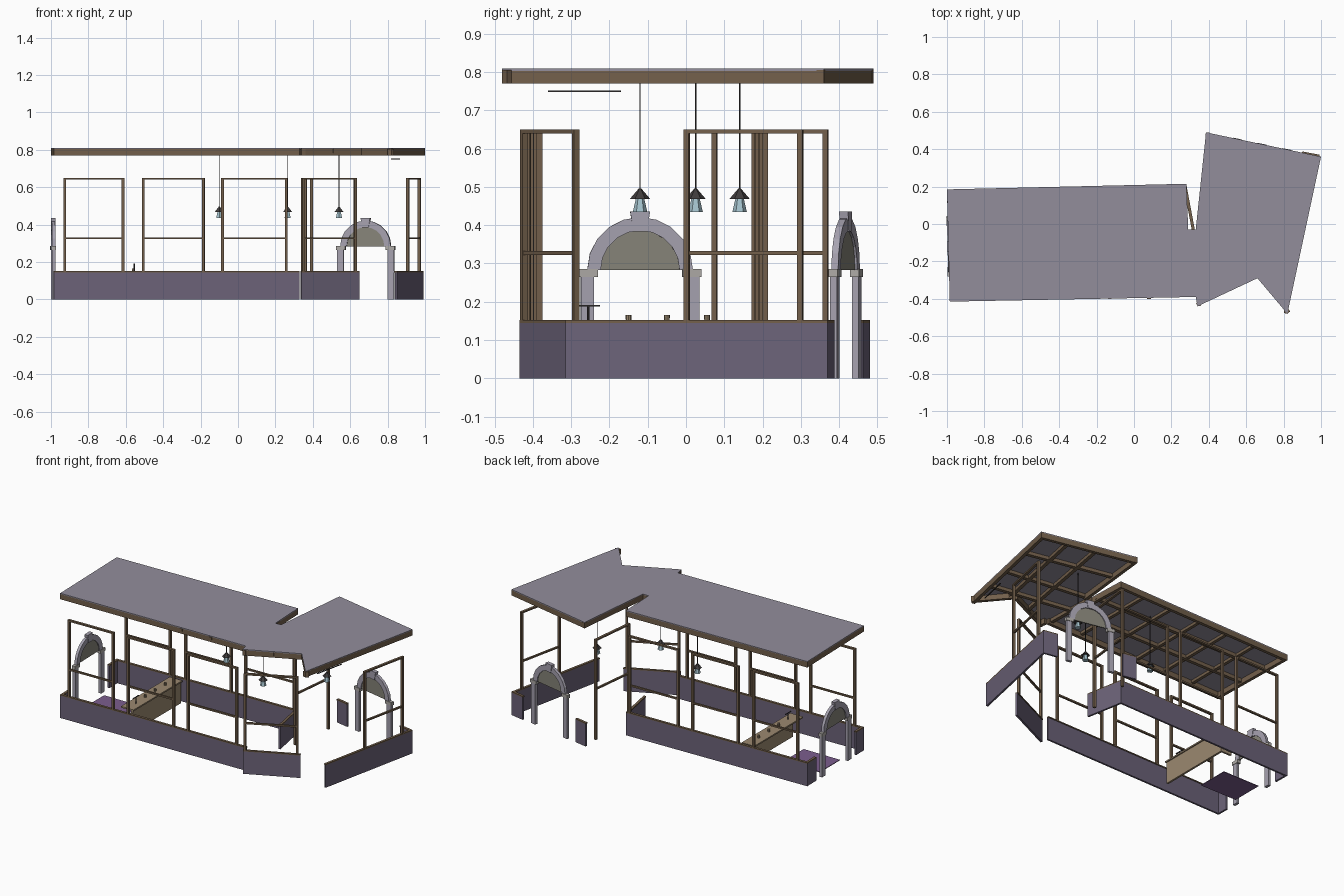
import bpy, bmesh
from math import cos, sin, pi, atan2, radians
from mathutils import Matrix, Vector

if "Cube" in bpy.data.objects:
    bpy.data.objects.remove(bpy.data.objects["Cube"])


def material(name, r, g, b):
    m = bpy.data.materials.new(name)
    m.diffuse_color = (r, g, b, 1)
    m.use_nodes = True
    m.node_tree.nodes["Principled BSDF"].inputs["Base Color"].default_value = m.diffuse_color
    return m


PURPLE = material("purple_panel", .15, .125, .19)
WOOD = material("wood", .17, .115, .07)
DARK = material("dark_metal", .05, .045, .045)
ROOF = material("roof_grey", .29, .27, .33)
STONE = material("stone", .38, .36, .43)
CAPSTONE = material("pale_stone", .42, .4, .38)
INFILL = material("arch_infill", .24, .23, .19)
TAN = material("counter_wood", .33, .25, .16)
MAT = material("floor_mat", .2, .11, .27)
GLASS = material("lamp_glass", .38, .55, .62)


def finish(name, bm, mat, matrix=Matrix()):
    bmesh.ops.recalc_face_normals(bm, faces=bm.faces)
    me = bpy.data.meshes.new(name)
    bm.to_mesh(me)
    bm.free()
    me.materials.append(mat)
    ob = bpy.data.objects.new(name, me)
    ob.matrix_world = matrix
    bpy.context.collection.objects.link(ob)
    return ob


def prism(name, polys, direction, mat, matrix=Matrix()):
    """Extrude each closed 3D outline along a direction."""
    bm = bmesh.new()
    for pts in polys:
        f = bm.faces.new([bm.verts.new(p) for p in pts])
        g = bmesh.ops.extrude_face_region(bm, geom=[f], use_keep_orig=True)
        vs = [e for e in g["geom"] if isinstance(e, bmesh.types.BMVert)]
        bmesh.ops.translate(bm, verts=vs, vec=direction)
    return finish(name, bm, mat, matrix)


def bar(name, p, q, z0, z1, t, mat, inset=0):
    """Straight board between plan points; inset moves it to the left of p->q."""
    p, q = Vector(p), Vector(q)
    d = (q - p).normalized()
    n = Vector((-d.y, d.x))
    c = inset * n
    pts = [p + c - n * t / 2, q + c - n * t / 2, q + c + n * t / 2, p + c + n * t / 2]
    return prism(name, [[(v.x, v.y, z0) for v in pts]], (0, 0, z1 - z0), mat)


def box(name, x0, x1, y0, y1, z0, z1, mat):
    return bar(name, (x0, (y0 + y1) / 2), (x1, (y0 + y1) / 2), z0, z1, y1 - y0, mat)


def cone(name, x, y, z0, z1, r0, r1, n, mat):
    bm = bmesh.new()
    bmesh.ops.create_cone(bm, cap_ends=True, segments=n, radius1=r0, radius2=r1, depth=z1 - z0)
    return finish(name, bm, mat, Matrix.Translation((x, y, (z0 + z1) / 2)))


# roof sheet and timber fascia (outline runs anticlockwise)
outline = [(-1, .185), (-.985, -.415), (.33, -.39), (.34, -.44), (.66, -.29), (.82, -.48),
           (1, .36), (.385, .49), (.33, -.03), (.29, -.03), (.28, .215)]
prism("roof_sheet", [[(x, y, .803) for x, y in outline]], (0, 0, .006), ROOF)
for i, p in enumerate(outline):
    bar("roof_fascia", p, outline[(i + 1) % len(outline)], .77, .805, .02, WOOD, .01)

# roof joists under the main hall and the angled wing
for x in (-.77, -.56, -.35, -.13, .08):
    bar("hall_joist", (x, -.4), (x, .19), .785, .803, .02, WOOD)
for y in (-.2, 0):
    bar("hall_purlin", (-.99, y), (.29, y), .78, .803, .022, WOOD)
for p, q in (((.34, -.03), (.9, -.1)), ((.37, .25), (.95, .13)), ((.3, -.2), (.86, -.29)),
             ((.31, -.39), (.3, -.03)), ((.5, -.36), (.64, .43)), ((.68, -.3), (.82, .39))):
    bar("wing_joist", p, q, .782, .803, .022, WOOD)

# low panel walls with a timber cap
walls = [((-1, .185), (-.998, .09)), ((-.987, -.335), (-.985, -.415)),
         ((-.985, -.415), (.33, -.39)), ((.34, -.435), (.65, -.29)),
         ((.85, -.315), (.993, .37)), ((.993, .37), (.9, .388)),
         ((.47, .462), (.385, .48)), ((.325, -.03), (.28, .21)), ((.28, .215), (-1, .185))]
for p, q in walls:
    bar("low_wall", p, q, 0, .145, .012, PURPLE, .006)
    bar("wall_cap", p, q, .145, .152, .016, WOOD, .008)


# window frames: two posts, head and middle rail
def frame(name, p, q, z0=.15):
    p, q = Vector(p), Vector(q)
    d = (q - p).normalized() * .007
    for e in (p, q):
        bar(name + "_post", e - d, e + d, z0, .65, .016, WOOD, .008)
    bar(name + "_head", p, q, .64, .65, .016, WOOD, .008)
    bar(name + "_rail", p, q, .322, .332, .012, WOOD, .008)


def along(p, q, x):
    return (x, p[1] + (q[1] - p[1]) * (x - p[0]) / (q[0] - p[0]))


for x0, x1 in ((-.927, -.615), (-.507, -.185), (-.083, .258)):
    a, b = walls[2]
    frame("front_window", along(a, b, x0), along(a, b, x1))
    a, b = walls[8]
    frame("back_window", along(a, b, x1), along(a, b, x0))
frame("corner_window", (.35, -.43), (.63, -.295))
frame("side_window", (.915, 0), (.978, .297))
frame("wing_door", (.385, .365), (.352, .075), 0)


# stone archways: pillars, capitals, faceted ring, keystone, recessed infill
def archway(x, y, angle):
    m = Matrix.Translation((x, y, 0)) @ Matrix.Rotation(angle, 4, 'Z')

    def part(name, polys, depth, mat):
        prism(name, [[(u, -depth / 2, z) for u, z in p] for p in polys], (0, depth, 0), mat, m)

    def rect(u0, u1, z0, z1):
        return [(u0, z0), (u1, z0), (u1, z1), (u0, z1)]

    def arc(r, k):
        return (r * cos(pi * k / 10), .283 + r * sin(pi * k / 10))

    part("arch_pillar", [rect(-.155, -.12, 0, .266), rect(.12, .155, 0, .266)], .018, STONE)
    part("arch_capital", [rect(-.16, -.11, .264, .285), rect(.11, .16, .264, .285)], .024, CAPSTONE)
    part("arch_ring", [[arc(.103, k), arc(.138, k), arc(.138, k + 1), arc(.103, k + 1)]
                       for k in range(10)], .018, STONE)
    part("arch_keystone", [[(-.017, .383), (.017, .383), (.026, .435), (-.026, .435)]], .024, STONE)
    part("arch_infill", [[arc(.104, k) for k in range(11)]], .006, INFILL)


archway(-.988, -.12, radians(91.4))
archway(.683, .417, atan2(-.13, .615))

# hanging lanterns
for x, y in ((-.1, .025), (.265, -.12), (.54, .14)):
    cone("lamp_cord", x, y, .49, .8, .0018, .0018, 6, DARK)
    cone("lamp_cap", x, y, .468, .496, .027, .003, 6, DARK)
    cone("lamp_glass", x, y, .434, .469, .019, .011, 6, GLASS)

# thin rod near the wing opening
bar("hanging_rod", (.822, -.36), (.863, -.17), .748, .752, .006, DARK)

# serving counter with tap and cups
box("counter_front", -.535, -.522, -.33, .16, 0, .14, TAN)
box("counter_top", -.605, -.515, -.335, .165, .138, .147, TAN)
box("counter_end", -.6, -.53, .148, .16, 0, .14, TAN)
cone("tap_stem", -.555, -.255, .147, .19, .003, .003, 8, DARK)
box("tap_handle", -.558, -.552, -.285, -.225, .187, .191, DARK)
for y in (-.15, -.05, .055):
    cone("cup", -.56, y, .147, .165, .007, .008, 8, TAN)

# floor mat
box("floor_mat", -.95, -.69, -.22, -.015, 0, .004, MAT)
